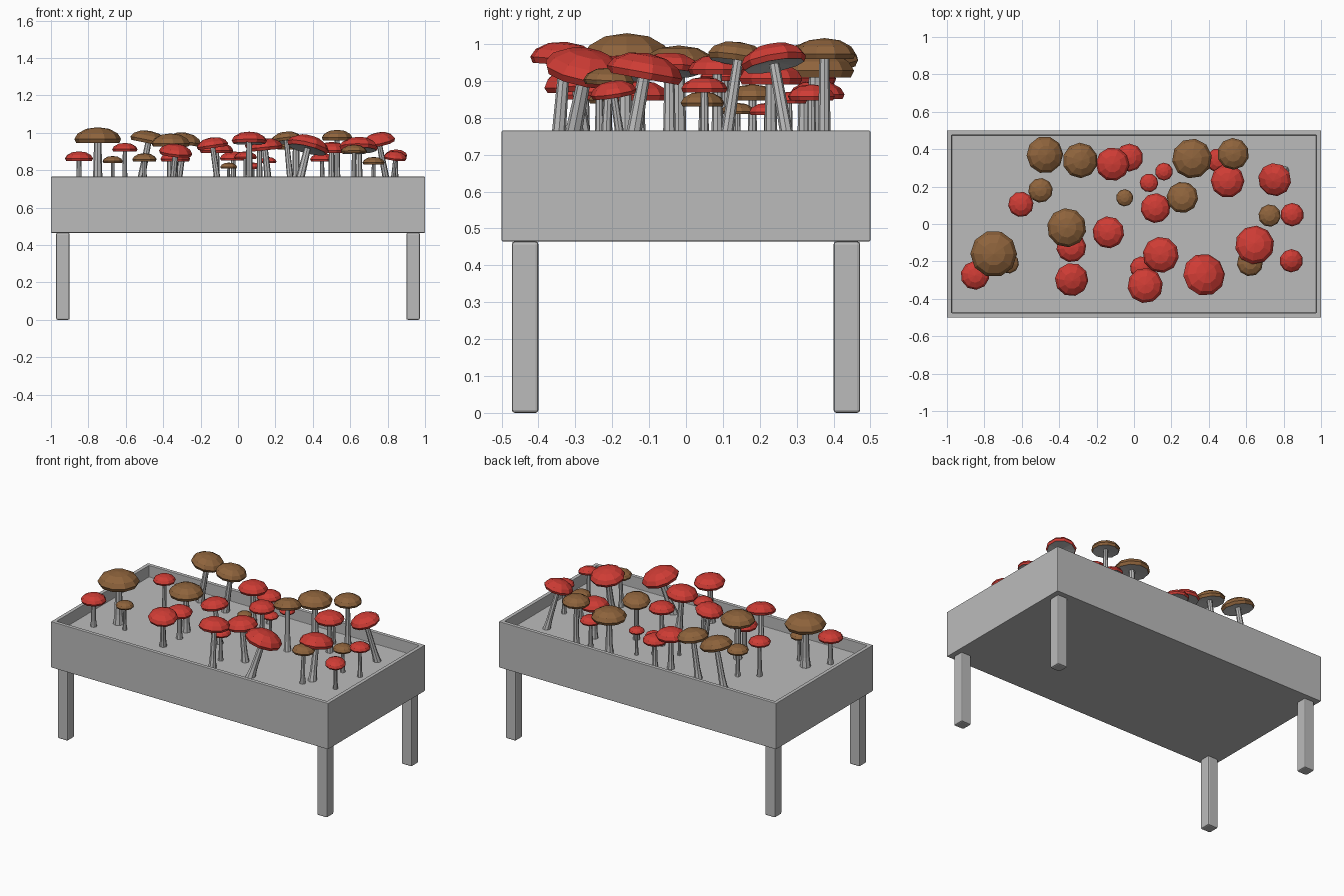
import bpy, bmesh, math
from mathutils import Vector, Matrix

if "Cube" in bpy.data.objects:
    bpy.data.objects.remove(bpy.data.objects["Cube"])


def material(name, rgb):
    mat = bpy.data.materials.new(name)
    mat.use_nodes = True
    colour = (*rgb, 1)
    mat.diffuse_color = colour
    mat.node_tree.nodes["Principled BSDF"].inputs["Base Color"].default_value = colour
    return mat


GREY = material("pale grey", (0.5, 0.5, 0.5))
RED = material("cap red", (0.62, 0.045, 0.035))
BROWN = material("cap brown", (0.27, 0.125, 0.045))
SOIL_Z = 0.69


def make_object(name, bm, *materials):
    mesh = bpy.data.meshes.new(name)
    bmesh.ops.recalc_face_normals(bm, faces=bm.faces)
    bm.to_mesh(mesh)
    bm.free()
    for mat in materials:
        mesh.materials.append(mat)
    obj = bpy.data.objects.new(name, mesh)
    bpy.context.collection.objects.link(obj)
    return obj


def box(low, high):
    bm = bmesh.new()
    bmesh.ops.create_cube(bm, size=1)
    low, high = Vector(low), Vector(high)
    bmesh.ops.scale(bm, vec=high - low, verts=bm.verts)
    bmesh.ops.translate(bm, vec=(low + high) / 2, verts=bm.verts)
    return bm


def add_bevel(obj, width):
    bevel = obj.modifiers.new("soft_edges", "BEVEL")
    bevel.width = width
    bevel.segments = 2


def lathe(profile, sides):
    """Spin (radius, height) points around z; zero radius closes the end."""
    bm = bmesh.new()
    previous = None
    for radius, height in profile:
        count = sides if radius > 0 else 1
        ring = [bm.verts.new((radius * math.cos(math.tau * i / sides),
                              radius * math.sin(math.tau * i / sides), height))
                for i in range(count)]
        if previous:
            for i in range(sides):
                corners = [previous[i % len(previous)],
                           previous[(i + 1) % len(previous)],
                           ring[(i + 1) % count], ring[i % count]]
                bm.faces.new(list(dict.fromkeys(corners)))
        previous = ring
    return bm


# Open planter tray, with its top pressed down to the growing surface
tray = box((-1, -0.5, 0.465), (1, 0.5, 0.765))
top = max(tray.faces, key=lambda f: f.calc_center_median().z)
bmesh.ops.inset_region(tray, faces=[top], thickness=0.035)
pressed = bmesh.ops.extrude_face_region(tray, geom=[top])["geom"]
bmesh.ops.translate(tray, vec=(0, 0, SOIL_Z - 0.765),
                    verts=[v for v in pressed if isinstance(v, bmesh.types.BMVert)])
bmesh.ops.delete(tray, geom=[top], context="FACES")
add_bevel(make_object("planter_tray", tray, GREY), 0.003)

# Four square legs
for end, sx in (("left", 1), ("right", -1)):
    for side, sy in (("front", -1), ("back", 1)):
        x, y = 0.936 * sx, 0.436 * sy
        leg = box((x - 0.036, y - 0.036, 0), (x + 0.036, y + 0.036, 0.465))
        add_bevel(make_object(f"{side}_{end}_leg", leg, GREY), 0.008)


# Mushroom: leaning flared stem and a faceted dome cap with a grey underside
def mushroom(name, mat, x, y, top_z, r, lean_x=0, lean_y=0):
    axis = Vector((lean_x, lean_y, 1))
    cap_base = Vector((x, y, top_z - 0.66 * r))
    height = cap_base.z - SOIL_Z
    foot = cap_base - axis * height
    turn = Vector((0, 0, 1)).rotation_difference(axis).to_matrix().to_4x4()

    stem = lathe([(0, -0.01), (0.27 * r, -0.01), (0.2 * r, 0.25 * height),
                  (0.16 * r, height), (0.16 * r, height + 0.15 * r)], 8)
    bmesh.ops.transform(stem, matrix=Matrix.Translation(foot) @ turn, verts=stem.verts)
    make_object(name + "_stem", stem, GREY)

    cap = lathe([(0, 0.12 * r), (0.92 * r, 0), (r, 0.17 * r), (0.86 * r, 0.4 * r),
                 (0.5 * r, 0.6 * r), (0, 0.67 * r)], 10)
    cap.faces.ensure_lookup_table()
    for face in cap.faces[:10]:
        face.material_index = 1
    spin = Matrix.Rotation(x * 9 + y * 5, 4, "Z")
    bmesh.ops.transform(cap, matrix=Matrix.Translation(cap_base) @ turn @ spin,
                        verts=cap.verts)
    make_object(name + "_cap", cap, mat, GREY)


# Cap position, top height, cap radius, lean
browns = [
    (-.48, .37, 1.01, .1, .2), (-.29, .34, 1, .095, .15), (.31, .35, .98, .107),
    (.53, .375, 1.015, .085), (-.5, .18, .89, .066), (-.05, .14, .84, .046),
    (.26, .14, 1.005, .085, -.1, .15), (-.36, -.02, .995, .105),
    (-.75, -.16, 1.028, .125), (-.67, -.21, .875, .055),
    (.62, -.21, .935, .07, 0, .05), (.725, .045, .87, .06),
]
reds = [
    (-.115, .32, .95, .09), (-.025, .355, .9, .075), (.08, .22, .84, .05),
    (.16, .28, .87, .048), (.115, .085, .97, .08), (.5, .23, .95, .09),
    (.755, .24, 1, .09, -.2, -.18), (.45, .34, .89, .065), (-.605, .105, .945, .068),
    (.845, .05, .91, .063), (-.135, -.045, .975, .086, -.15), (.84, -.195, .9, .063, .1, -.15),
    (.06, -.33, 1.005, .095, 0, .08), (.145, -.165, .97, .097, -.1), (.04, -.235, .9, .062),
    (.37, -.275, .985, .115, .25, .2), (.645, -.115, .975, .105, 0, .18),
    (-.335, -.295, .94, .09, .1, -.15), (-.335, -.125, .9, .08), (-.85, -.275, .9, .077),
]
for label, mat, rows in (("brown", BROWN, browns), ("red", RED, reds)):
    for number, row in enumerate(rows, 1):
        mushroom(f"{label}_mushroom_{number}", mat, *row)
